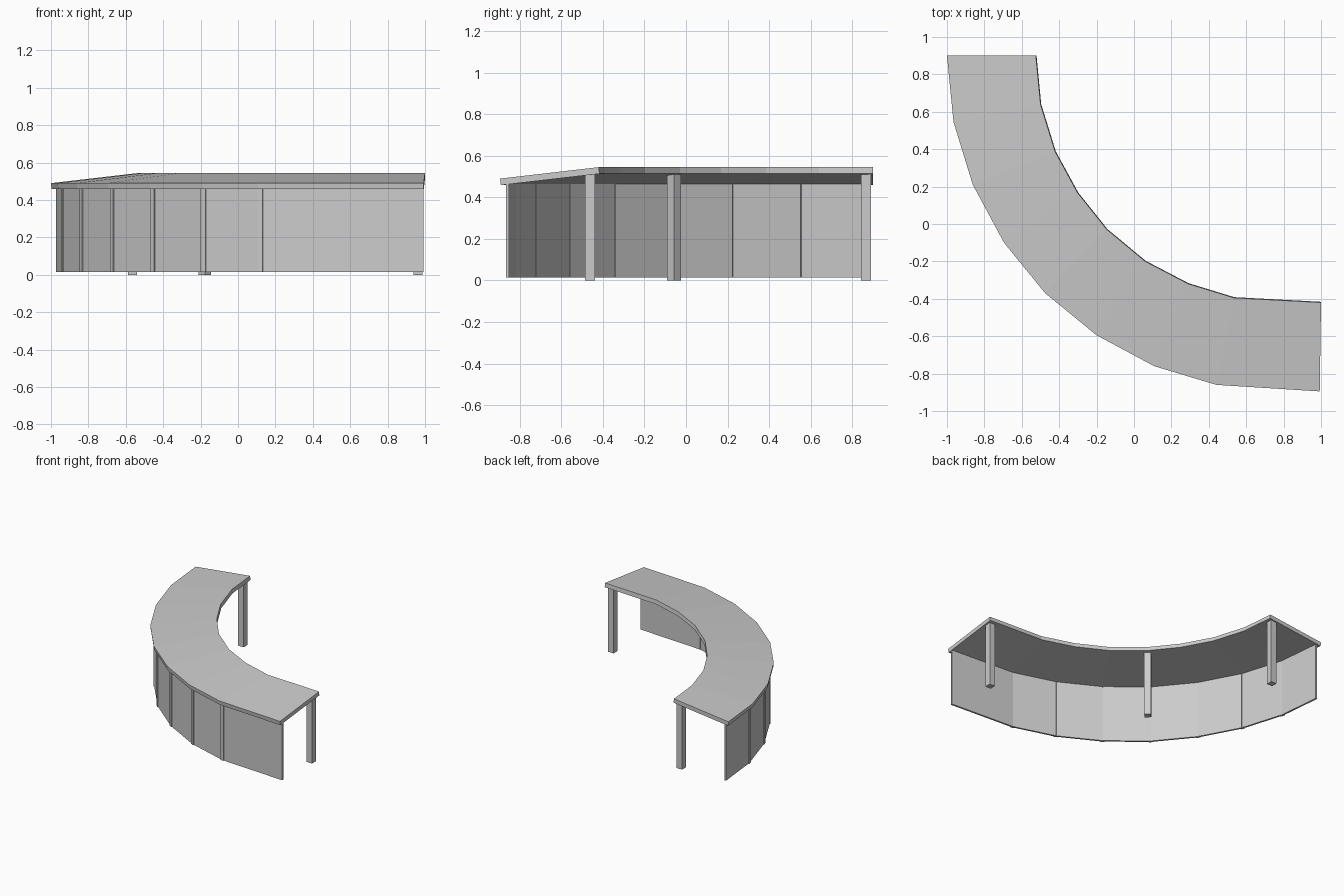
import bpy, bmesh, math
from mathutils import Vector

cube = bpy.data.objects.get("Cube")
if cube:
    bpy.data.objects.remove(cube, do_unlink=True)

grey = bpy.data.materials.new("plain grey")
grey.use_nodes = True
grey.diffuse_color = (0.6, 0.6, 0.6, 1)
grey.node_tree.nodes["Principled BSDF"].inputs["Base Color"].default_value = (0.6, 0.6, 0.6, 1)


def finish(name, bm):
    bmesh.ops.recalc_face_normals(bm, faces=bm.faces[:])
    mesh = bpy.data.meshes.new(name)
    bm.to_mesh(mesh)
    bm.free()
    mesh.materials.append(grey)
    obj = bpy.data.objects.new(name, mesh)
    bpy.context.collection.objects.link(obj)
    return obj


def box(name, centre, size, angle=0):
    bm = bmesh.new()
    bmesh.ops.create_cube(bm, size=1)
    bmesh.ops.scale(bm, vec=size, verts=bm.verts[:])
    obj = finish(name, bm)
    obj.location = centre
    obj.rotation_euler.z = angle
    return obj


# Plan of the curved top: matching points on its outer and inner edges
OUTER = [(-1, .9), (-.965, .545), (-.862, .21), (-.695, -.1), (-.475, -.37),
         (-.2, -.595), (.108, -.76), (.44, -.86), (.993, -.895)]
INNER = [(-.525, .9), (-.5, .64), (-.422, .387), (-.302, .167), (-.145, -.03),
         (.06, -.2), (.29, -.32), (.535, -.395), (1, -.42)]

# Sloping table top, lower along its outer edge
bm = bmesh.new()
rings = []
for o, i in zip(OUTER, INNER):
    top_out, top_in = Vector((*o, .49)), Vector((*i, .545))
    drop = (top_in - top_out).normalized() * .004 - Vector((0, 0, .032))
    rings.append([bm.verts.new(p) for p in
                  (top_out, top_in, top_in + drop, top_out + drop)])
for a, b in zip(rings, rings[1:]):
    for k in range(4):
        n = (k + 1) % 4
        bm.faces.new((a[k], a[n], b[n], b[k]))
bm.faces.new(rings[0])
bm.faces.new(rings[-1])
finish("table_top", bm)

# Modesty panels below the outer edge
PANEL_Z, PANEL_H, THICK = .24, .45, .014
path = []
for n, (o, i) in enumerate(zip(OUTER, INNER)):
    o, i = Vector(o), Vector(i)
    path.append(o + (i - o).normalized() * .035)
path[0].y -= .008

for n, (a, b) in enumerate(zip(path, path[1:])):
    d = b - a
    mid = (a + b) / 2
    box(f"front_panel_{n + 1}", (mid.x, mid.y, PANEL_Z),
        (d.length - .004, THICK, PANEL_H), math.atan2(d.y, d.x))

# Narrow cover strips on the outside of the panel joints
for n in range(1, len(path) - 1):
    d = path[n + 1] - path[n - 1]
    outward = Vector((d.y, -d.x)).normalized()
    p = path[n] + outward * .007
    box(f"joint_strip_{n}", (p.x, p.y, PANEL_Z),
        (.03, .01, PANEL_H), math.atan2(d.y, d.x))

# Square legs under the inner edge
LEGS = {"left_leg": (.962, -.462, 0), "middle_leg": (-.177, -.057, math.pi / 4),
        "back_leg": (-.565, .866, 0)}
for name, (x, y, turn) in LEGS.items():
    box(name, (x, y, .257), (.048, .048, .514), turn)
